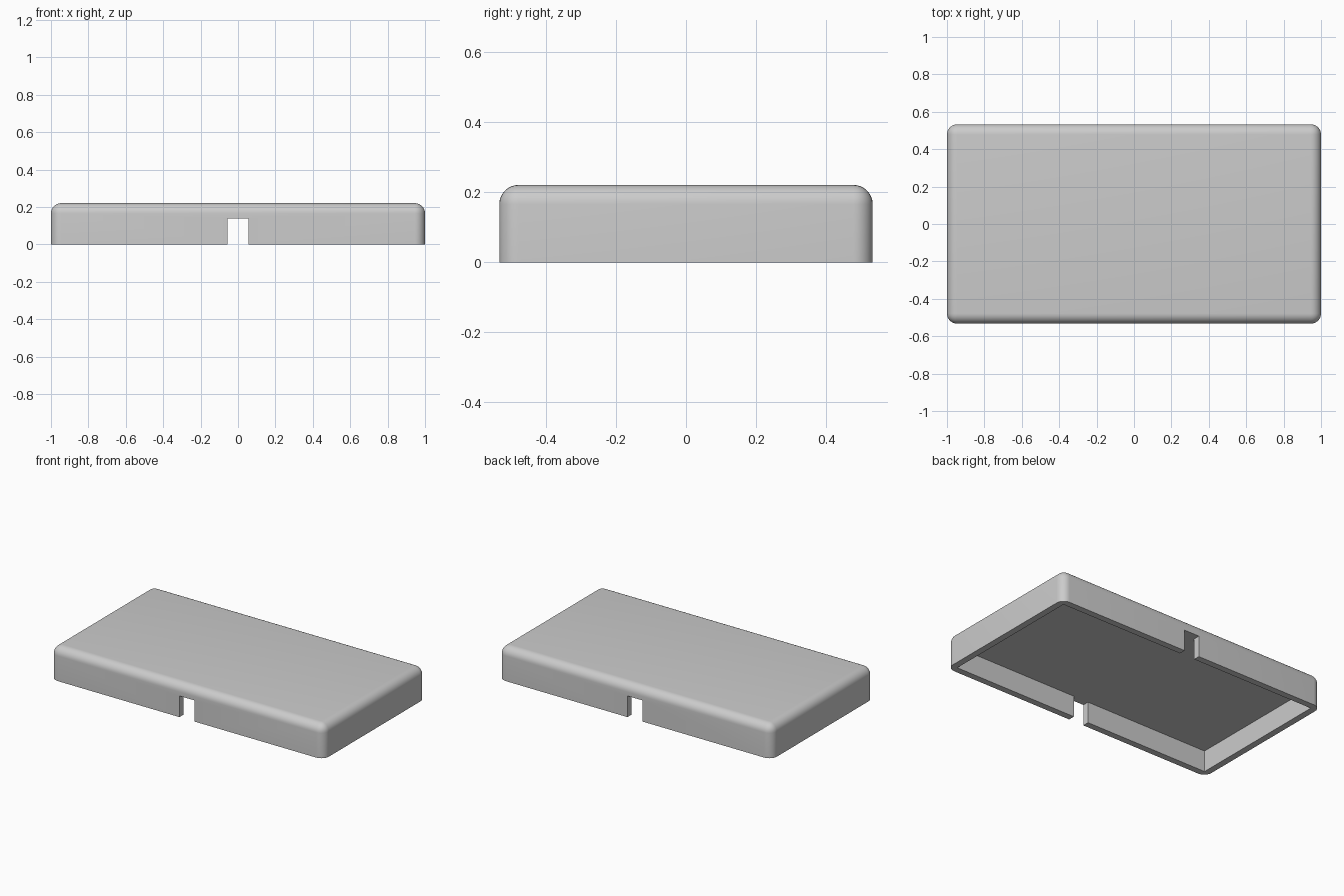
import bpy, bmesh

default = bpy.data.objects.get("Cube")
if default:
    bpy.data.objects.remove(default, do_unlink=True)

LENGTH, DEPTH, HEIGHT = 2.0, 1.066, 0.221
RADIUS, WALL = 0.055, 0.043
CAVITY, NOTCH = 0.14, 0.055   # cavity height, notch half width

grey = bpy.data.materials.new("light grey")
grey.use_nodes = True
colour = (0.6, 0.6, 0.6, 1)
grey.diffuse_color = colour
grey.node_tree.nodes["Principled BSDF"].inputs["Base Color"].default_value = colour


def add_prism(name, outline, bottom, top, radius=0):
    """Extrude an outline upward, rounding every edge off the base plane."""
    bm = bmesh.new()
    base = bm.faces.new([bm.verts.new((x, y, bottom)) for x, y in outline])
    raised = bmesh.ops.extrude_face_region(bm, geom=[base], use_keep_orig=True)["geom"]
    for v in raised:
        if isinstance(v, bmesh.types.BMVert):
            v.co.z = top
    bmesh.ops.recalc_face_normals(bm, faces=bm.faces)
    if radius:
        edges = [e for e in bm.edges if any(v.co.z > bottom for v in e.verts)]
        bmesh.ops.bevel(bm, geom=edges, offset=radius, segments=8,
                        profile=0.5, affect='EDGES')
    mesh = bpy.data.meshes.new(name)
    bm.to_mesh(mesh)
    bm.free()
    mesh.materials.append(grey)
    obj = bpy.data.objects.new(name, mesh)
    bpy.context.collection.objects.link(obj)
    return obj


# Rounded shell
x, y = LENGTH / 2, DEPTH / 2
cover = add_prism("cover", [(-x, -y), (x, -y), (x, y), (-x, y)], 0, HEIGHT, RADIUS)

# Cavity with a cable notch through the front and back walls
ix, iy, out = x - WALL, y - WALL, y + 0.1
half = [(NOTCH, -out), (NOTCH, -iy), (ix, -iy), (ix, iy), (NOTCH, iy), (NOTCH, out)]
outline = half + [(-px, py) for px, py in reversed(half)]
cutter = add_prism("cavity_cutter", outline, -0.1, CAVITY)
cutter.hide_render = True

cut = cover.modifiers.new("cavity", 'BOOLEAN')
cut.operation = 'DIFFERENCE'
cut.solver = 'EXACT'
cut.object = cutter

bpy.ops.object.select_all(action='DESELECT')
bpy.context.view_layer.objects.active = cover
cover.select_set(True)
bpy.ops.object.modifier_apply(modifier=cut.name)
bpy.data.objects.remove(cutter, do_unlink=True)

# Smooth rounds, crisp cavity edges
bpy.ops.object.shade_smooth_by_angle(angle=0.6)
